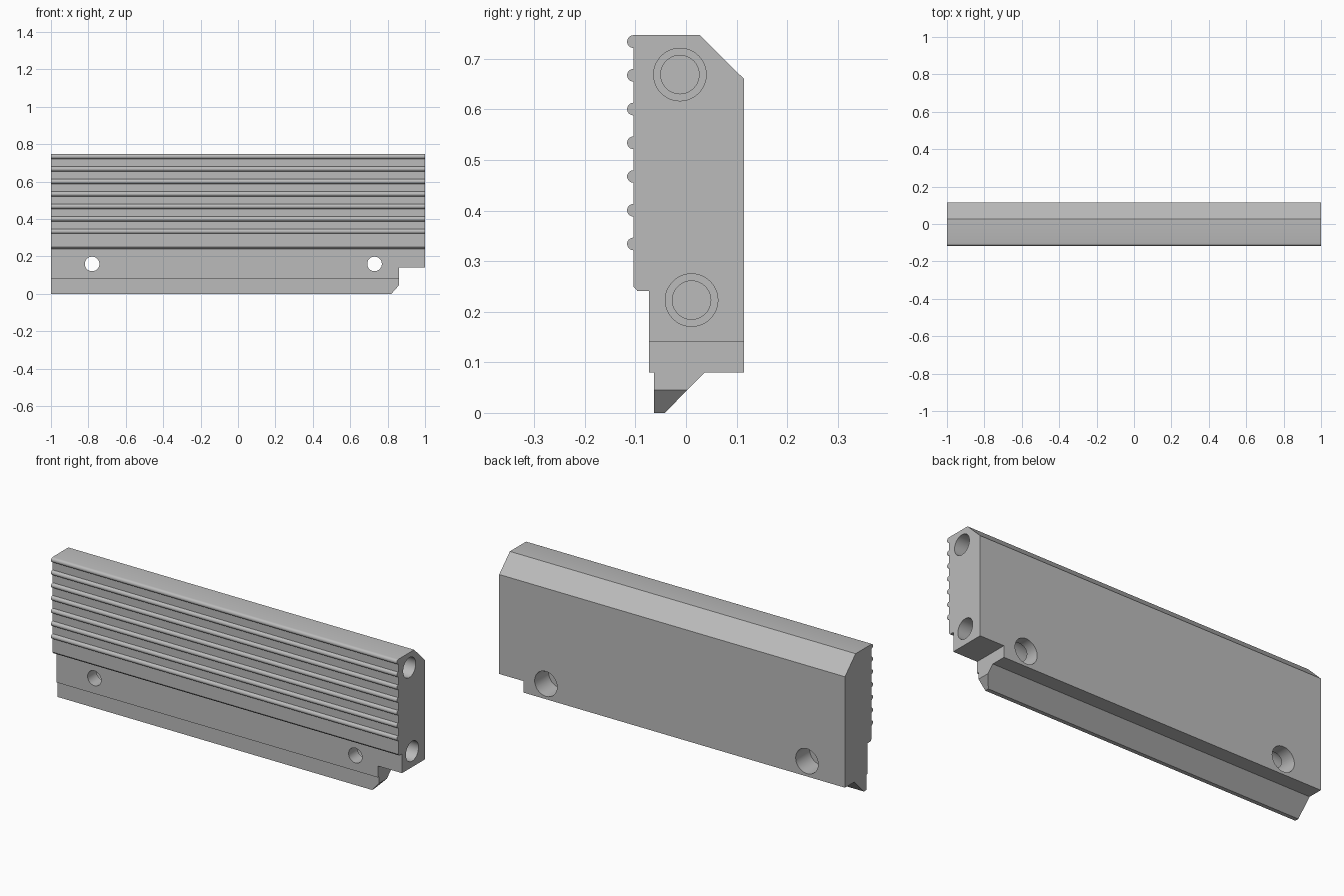
import bpy, bmesh
from math import pi, sin, cos, radians
from mathutils import Matrix

old = bpy.data.objects.get("Cube")
if old:
    bpy.data.objects.remove(old, do_unlink=True)

# Plain grey metal
metal = bpy.data.materials.new("grey metal")
metal.use_nodes = True
grey = (0.5, 0.5, 0.5, 1)
metal.diffuse_color = grey
metal.node_tree.nodes["Principled BSDF"].inputs["Base Color"].default_value = grey


def add_object(name, bm):
    bmesh.ops.recalc_face_normals(bm, faces=bm.faces)
    mesh = bpy.data.meshes.new(name)
    bm.to_mesh(mesh)
    bm.free()
    mesh.materials.append(metal)
    obj = bpy.data.objects.new(name, mesh)
    bpy.context.collection.objects.link(obj)
    return obj


def extrude(name, points, offset):
    """Prism made by sweeping a closed outline along an offset."""
    bm = bmesh.new()
    face = bm.faces.new([bm.verts.new(p) for p in points])
    swept = bmesh.ops.extrude_face_region(bm, geom=[face])["geom"]
    verts = [v for v in swept if isinstance(v, bmesh.types.BMVert)]
    bmesh.ops.translate(bm, verts=verts, vec=offset)
    return add_object(name, bm)


def cylinder(name, centre, radius, length, axis):
    bm = bmesh.new()
    turn = Matrix.Rotation(pi / 2, 4, 'Y' if axis == 'X' else 'X')
    bmesh.ops.create_cone(bm, cap_ends=True, segments=48, radius1=radius,
                          radius2=radius, depth=length,
                          matrix=Matrix.Translation(centre) @ turn)
    return add_object(name, bm)


def cut(target, cutter):
    cutter.hide_render = True
    mod = target.modifiers.new("cut", 'BOOLEAN')
    mod.operation = 'DIFFERENCE'
    mod.solver = 'EXACT'
    mod.object = cutter
    bpy.context.view_layer.objects.active = target
    bpy.ops.object.modifier_apply(modifier=mod.name)
    bpy.data.objects.remove(cutter, do_unlink=True)


# Cross-section: bevelled back, stepped foot, ribbed front
front, top, rib = -0.104, 0.747, 0.0125
section = [(0.027, top), (0.115, 0.66), (0.115, 0.08), (0.037, 0.08),
           (-0.042, 0), (-0.063, 0), (-0.063, 0.08), (-0.073, 0.08),
           (-0.073, 0.241), (-0.096, 0.241), (front, 0.25)]
for i in range(7):
    z = 0.334 + i * 0.0667
    for k in range(13):
        a = pi * k / 12
        section.append((front - rib * sin(a), min(top, z - rib * cos(a))))
section[-1] = (front, top)
body = extrude("ribbed_jaw_body", [(-1, y, z) for y, z in section], (2, 0, 0))

# Notch at the left end with a chamfered foot corner
notch = [(0.82, 0), (0.86, 0.045), (0.86, 0.14), (1.1, 0.14), (1.1, -0.1), (0.731, -0.1)]
cut(body, extrude("notch_cutter", [(x, -0.3, z) for x, z in notch], (0, 0.6, 0)))

# Two stepped bores running lengthwise from the left end
for y, z in ((-0.012, 0.669), (0.011, 0.223)):
    cut(body, cylinder("bore_cutter", (0.8, y, z), 0.052, 0.5, 'X'))
    cut(body, cylinder("bore_cutter", (-0.1, y, z), 0.038, 1.6, 'X'))

# Counterbored screw holes through the thickness
for x in (-0.78, 0.73):
    cut(body, cylinder("screw_cutter", (x, 0, 0.16), 0.039, 0.5, 'Y'))
    cut(body, cylinder("screw_cutter", (x, 0.1, 0.16), 0.065, 0.2, 'Y'))

# Smooth ribs and bores, sharp edges elsewhere
bpy.ops.object.select_all(action='DESELECT')
body.select_set(True)
bpy.context.view_layer.objects.active = body
bpy.ops.object.shade_smooth_by_angle(angle=radians(30))
